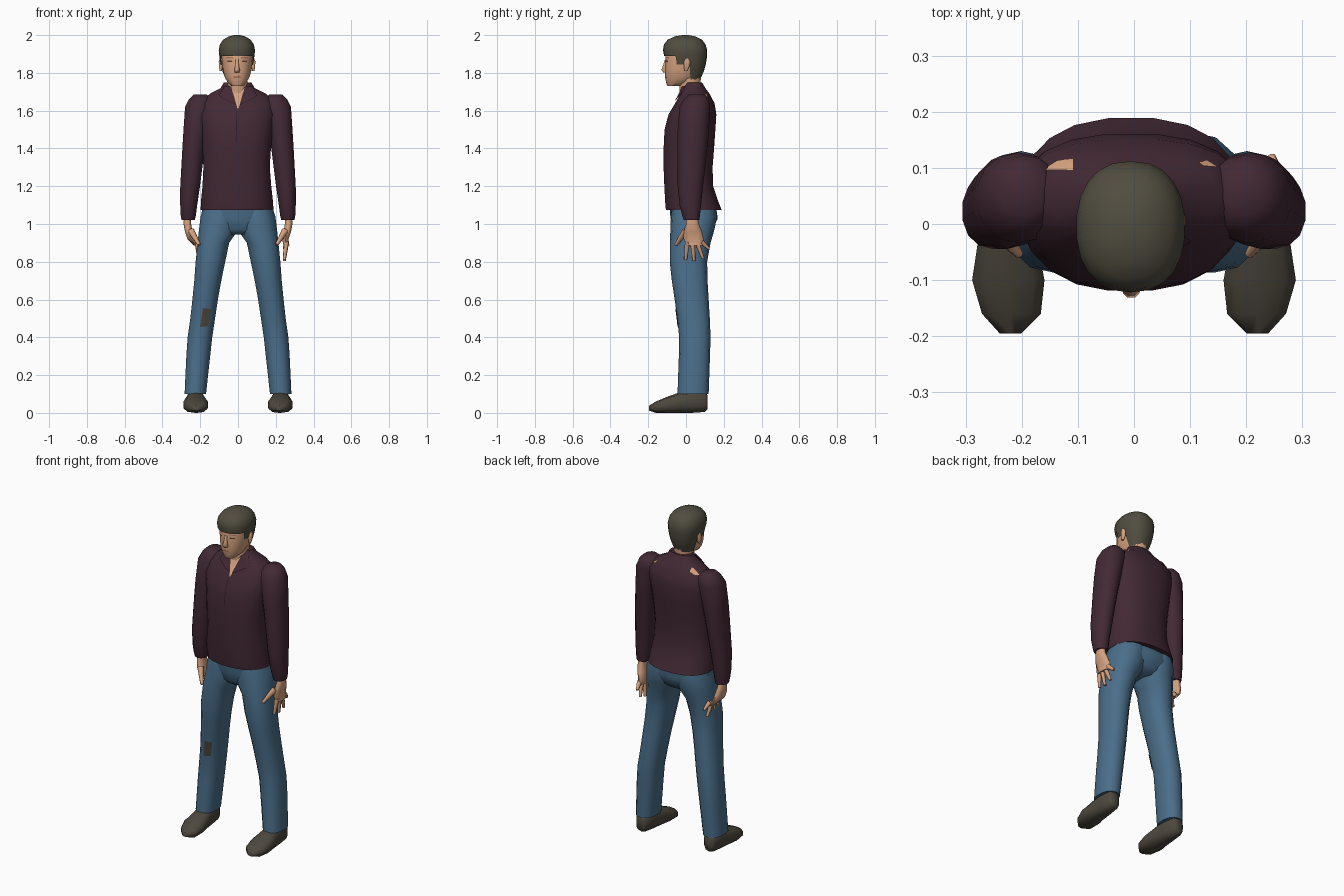
import bpy, bmesh, math
from mathutils import Vector
from mathutils.bvhtree import BVHTree

cube = bpy.data.objects.get("Cube")
if cube:
    bpy.data.objects.remove(cube)


def material(name, *srgb):
    m = bpy.data.materials.new(name)
    colour = [(c / 255) ** 2.2 for c in srgb] + [1]
    m.use_nodes = True
    m.diffuse_color = colour
    bsdf = next(n for n in m.node_tree.nodes if n.type == 'BSDF_PRINCIPLED')
    bsdf.inputs["Base Color"].default_value = colour
    bsdf.inputs["Roughness"].default_value = .9
    return m


shirt = material("dark maroon cloth", 68, 45, 55)
seam = material("dark seam", 46, 30, 38)
denim = material("blue denim", 76, 110, 137)
skin = material("skin", 212, 160, 126)
lip = material("lip", 172, 116, 92)
dark_hair = material("dark hair", 82, 78, 66)
leather = material("brown grey leather", 78, 73, 64)
eye_dark = material("dark eye", 88, 66, 54)


def finish(name, bm, mat, angle=55):
    bmesh.ops.recalc_face_normals(bm, faces=bm.faces)
    me = bpy.data.meshes.new(name)
    bm.to_mesh(me)
    bm.free()
    me.materials.append(mat)
    for p in me.polygons:
        p.use_smooth = True
    me.set_sharp_from_angle(angle=math.radians(angle))
    ob = bpy.data.objects.new(name, me)
    bpy.context.collection.objects.link(ob)
    return ob


def loft(name, mat, rings, seg=14, power=2.3, side=1, along='z', keep=None):
    """Skin rounded rings given as (position, a min, a max, b min, b max)."""
    bm = bmesh.new()
    loops = []
    for t, a0, a1, b0, b1 in rings:
        loop = []
        for i in range(seg):
            ang = math.tau * (i + .5) / seg
            c, s = math.cos(ang), math.sin(ang)
            a = (a0 + a1) / 2 + (a1 - a0) / 2 * math.copysign(abs(c) ** (2 / power), c)
            b = (b0 + b1) / 2 + (b1 - b0) / 2 * math.copysign(abs(s) ** (2 / power), s)
            co = (a * side, b, t) if along == 'z' else (a * side, t, b)
            loop.append(bm.verts.new(co))
        loops.append(loop)
    for lo, hi in zip(loops, loops[1:]):
        for i in range(seg):
            j = (i + 1) % seg
            bm.faces.new((lo[i], lo[j], hi[j], hi[i]))
    bm.faces.new(loops[0])
    bm.faces.new(loops[-1])
    bmesh.ops.recalc_face_normals(bm, faces=bm.faces)
    if keep:
        gone = [f for f in bm.faces if not keep(f.calc_center_median())]
        bmesh.ops.delete(bm, geom=gone, context='FACES')
    return finish(name, bm, mat)


def rod(name, mat, start, end, r0, r1):
    start, end = Vector(start), Vector(end)
    axis = end - start
    bm = bmesh.new()
    bmesh.ops.create_cone(bm, cap_ends=True, segments=7, radius1=r0, radius2=r1, depth=axis.length)
    bmesh.ops.rotate(bm, verts=bm.verts, matrix=axis.to_track_quat('Z', 'Y').to_matrix())
    bmesh.ops.translate(bm, verts=bm.verts, vec=(start + end) / 2)
    return finish(name, bm, mat)


def patch(name, mat, targets, outline, view='front', lift=.004):
    """Lay a thin patch on the nearest target surface."""
    trees = [BVHTree.FromPolygons([v.co for v in o.data.vertices],
                                  [p.vertices for p in o.data.polygons]) for o in targets]
    bm = bmesh.new()
    bm.faces.new([bm.verts.new((a, b, 0)) for a, b in outline])
    bmesh.ops.subdivide_edges(bm, edges=bm.edges, cuts=4, use_grid_fill=True)
    bmesh.ops.triangulate(bm, faces=bm.faces)
    for v in bm.verts:
        a, b = v.co.x, v.co.y
        origin, ray = ((a, -3, b), (0, 1, 0)) if view == 'front' else ((a, b, 3), (0, 0, -1))
        hits = [h for h in (t.ray_cast(Vector(origin), Vector(ray)) for t in trees) if h[0]]
        if hits:
            loc, normal, _, _ = min(hits, key=lambda h: h[3])
            v.co = loc + normal * lift
        else:
            v.co = Vector(origin) + Vector(ray) * 3
    return finish(name, bm, mat)


# Shirt body
torso = loft("shirt_body", shirt, [
    (1.075, -.2, .19, -.108, .19), (1.12, -.198, .187, -.112, .172),
    (1.2, -.19, .178, -.116, .145), (1.3, -.185, .17, -.12, .142),
    (1.4, -.19, .176, -.12, .15), (1.5, -.2, .187, -.115, .157),
    (1.58, -.21, .2, -.094, .162), (1.64, -.205, .2, -.058, .152),
    (1.69, -.15, .15, -.03, .125), (1.72, -.092, .088, -.02, .103),
    (1.75, -.076, .072, .0, .085)], seg=20, power=2.4)

# Sleeves, hands, legs and shoes
sleeves, legs = [], []
for label, s in (("left", 1), ("right", -1)):
    sleeves.append(loft(label + "_sleeve", shirt, [
        (1.02, .228, .3, -.012, .07), (1.045, .222, .304, -.02, .074),
        (1.1, .215, .307, -.034, .08), (1.2, .2, .307, -.044, .09),
        (1.4, .175, .296, -.045, .113), (1.5, .158, .29, -.044, .122),
        (1.62, .13, .282, -.034, .128), (1.66, .13, .262, -.012, .122),
        (1.685, .165, .235, .015, .1)], side=s, power=2.1))
    tip = .245 if s > 0 else .205
    loft(label + "_palm", skin, [
        (.885, tip - .005, tip + .028, .0, .09), (.92, .233, .268, -.012, .095),
        (.96, .24, .282, -.012, .085), (1, .247, .289, .0, .068),
        (1.04, .248, .287, .003, .062)], seg=10, side=s)
    fingers = ((.008, -.002, .81), (.033, .043, .805), (.058, .09, .818), (.082, .12, .87))
    for i, (y0, y1, z) in enumerate(fingers):
        rod(f"{label}_finger_{i}", skin, (s * (tip + .012), y0, .905), (s * tip, y1, z), .014, .008)
    rod(label + "_thumb", skin, (s * .25, -.002, .965), (s * .205, -.053, .89), .019, .009)
    legs.append(loft(label + "_trouser_leg", denim, [
        (.1, .168, .284, -.045, .12), (.3, .146, .275, -.038, .127),
        (.4, .135, .268, -.036, .13), (.5, .12, .254, -.046, .126),
        (.6, .105, .243, -.06, .12), (.7, .087, .233, -.075, .114),
        (.8, .066, .226, -.086, .112), (.9, .045, .216, -.086, .13),
        (.96, .003, .21, -.083, .148), (1.04, -.01, .2, -.08, .165),
        (1.1, .0, .18, -.07, .155)], side=s))
    loft(label + "_shoe", leather, [
        (.115, .205, .255, .02, .09), (.1, .19, .266, .005, .12),
        (.03, .18, .273, 0, .125), (-.03, .171, .28, 0, .11),
        (-.1, .157, .291, 0, .085), (-.16, .164, .273, 0, .06),
        (-.195, .2, .24, .012, .038)], seg=10, side=s, along='y', power=2.6)

# Hips
loft("trouser_hips", denim, [
    (.945, -.1, .1, -.05, .11), (.97, -.15, .15, -.07, .14),
    (1.03, -.2, .193, -.082, .168), (1.12, -.185, .175, -.09, .155)], seg=18)

# Neck, head and hair
loft("neck", skin, [(1.62, -.06, .055, -.035, .07), (1.72, -.058, .052, -.035, .075),
                    (1.8, -.06, .054, -.045, .085)], seg=12, power=2)
head = loft("head", skin, [
    (1.73, -.035, .027, -.098, -.03), (1.75, -.055, .046, -.106, .03),
    (1.78, -.072, .063, -.11, .06), (1.82, -.081, .072, -.112, .08),
    (1.87, -.087, .077, -.11, .09), (1.92, -.088, .078, -.106, .095),
    (1.97, -.06, .05, -.07, .07)], seg=18)


def covered(p):
    # Hairline falls from the brow past the ear to the nape
    if p.y < -.045:
        return p.z > 1.885
    if p.y < .02:
        return p.z > 1.84
    return p.z > 1.76


loft("hair", dark_hair, [
    (1.765, -.065, .053, -.05, .075), (1.81, -.083, .071, -.085, .095),
    (1.845, -.092, .08, -.105, .105), (1.89, -.1, .088, -.116, .112),
    (1.92, -.103, .091, -.122, .112), (1.95, -.097, .085, -.117, .104),
    (1.975, -.08, .068, -.098, .085), (1.993, -.05, .038, -.06, .05),
    (2, -.02, .01, -.02, .015)], seg=22, keep=covered)

# Ears, nose, eyes, brows and mouth
mid = -.005
for label, s in (("left", 1), ("right", -1)):
    x = mid + s * .086
    loft(label + "_ear", skin, [
        (1.81, x - .006, x + .006, -.008, .008), (1.83, x - .01, x + .01, -.012, .018),
        (1.86, x - .012, x + .012, -.012, .024), (1.875, x - .006, x + .006, -.004, .016)], seg=8)
    e = mid + s * .038
    patch(label + "_eye", eye_dark, [head],
          [(e - .014, 1.857), (e + .014, 1.857), (e + .011, 1.865), (e - .011, 1.865)], lift=.002)
    patch(label + "_brow", lip, [head],
          [(e - .018, 1.877), (e + .018, 1.877), (e + .016, 1.883), (e - .016, 1.883)], lift=.002)
loft("nose", skin, [
    (1.803, mid - .014, mid + .014, -.121, -.1), (1.815, mid - .016, mid + .016, -.132, -.1),
    (1.84, mid - .01, mid + .01, -.122, -.1), (1.872, mid - .008, mid + .008, -.112, -.1)], seg=8)
patch("mouth", lip, [head], [(mid - .024, 1.774), (mid + .024, 1.774),
                             (mid + .014, 1.783), (mid - .014, 1.783)], lift=.002)

# Open collar and placket
patch("open_neck", skin, [torso], [(-.038, 1.725), (.038, 1.725), (.003, 1.61), (-.003, 1.61)])
for label, s in (("left", 1), ("right", -1)):
    patch(label + "_collar_flap", shirt, [torso],
          [(s * .07, 1.725), (s * .035, 1.722), (s * .008, 1.625), (s * .1, 1.675)], lift=.008)
patch("placket_line", seam, [torso], [(-.012, 1.44), (-.008, 1.44), (-.004, 1.6), (-.008, 1.6)], lift=.002)

# Torn shoulders and worn knee
cloth = [torso] + sleeves
patch("right_shoulder_tear", skin, cloth,
      [(-.162, .094), (-.106, .094), (-.107, .114), (-.135, .111)], 'top')
patch("left_shoulder_tear", skin, cloth,
      [(.114, .107), (.122, .101), (.148, .099), (.128, .112)], 'top')
patch("knee_patch", leather, legs, [(-.2, .455), (-.16, .46), (-.145, .55), (-.185, .555)])
